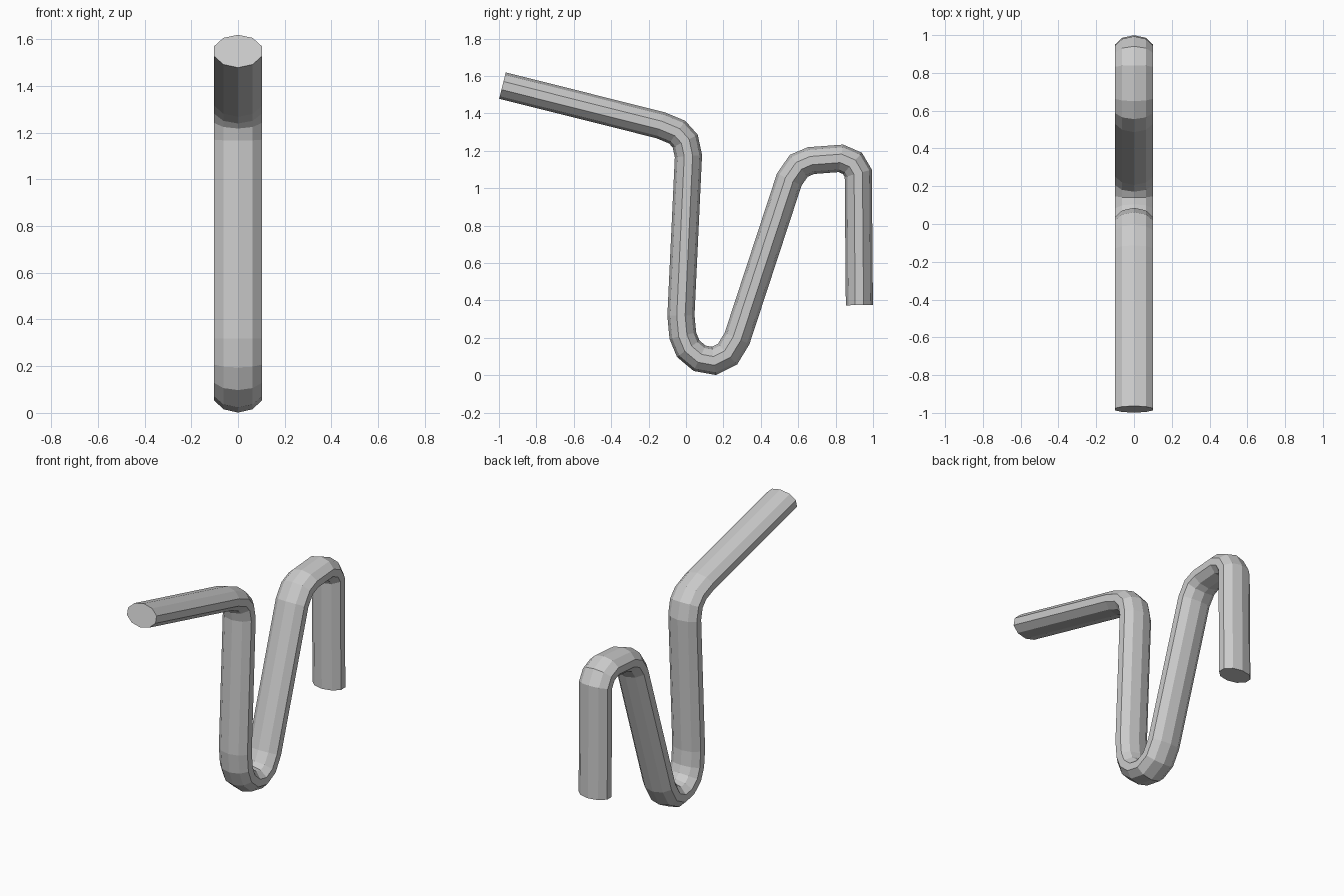
import bpy, bmesh
from math import sin, cos, pi
from mathutils import Vector

if "Cube" in bpy.data.objects:
    bpy.data.objects.remove(bpy.data.objects["Cube"])

SIDES = 10
HALF_X, HALF_T = 0.107, 0.0725   # oval section: across x, and in the bend plane

# centre line of the bent bar, as (y, z)
PATH = [(-0.981, 1.549), (-0.136, 1.337), (-0.047, 1.300), (-0.004, 1.252), (0.013, 1.172),
        (-0.027, 0.320), (-0.017, 0.212), (0.012, 0.142), (0.073, 0.091), (0.150, 0.077),
        (0.222, 0.113), (0.273, 0.197), (0.552, 1.047), (0.603, 1.120), (0.668, 1.148),
        (0.828, 1.160), (0.890, 1.133), (0.921, 1.080), (0.927, 0.375)]


def sweep(name, path):
    pts = [Vector(p) for p in path]
    bm = bmesh.new()
    rings = []
    for i, p in enumerate(pts):
        a = (p - pts[i - 1]).normalized() if i else None
        b = (pts[i + 1] - p).normalized() if i < len(pts) - 1 else None
        a, b = a or b, b or a
        t = (a + b).normalized()
        n = Vector((-t.y, t.x)) * (HALF_T / t.dot(a))   # mitred corner
        ring = []
        for k in range(SIDES):
            ang = 2 * pi * k / SIDES
            q = p + n * cos(ang)
            ring.append(bm.verts.new((HALF_X * sin(ang), q.x, q.y)))
        rings.append(ring)
    for r, s in zip(rings, rings[1:]):
        for k in range(SIDES):
            j = (k + 1) % SIDES
            bm.faces.new((r[k], r[j], s[j], s[k]))
    # end caps
    bm.faces.new(rings[0])
    bm.faces.new(rings[-1])
    bmesh.ops.recalc_face_normals(bm, faces=bm.faces[:])
    mesh = bpy.data.meshes.new(name)
    bm.to_mesh(mesh)
    bm.free()
    obj = bpy.data.objects.new(name, mesh)
    bpy.context.collection.objects.link(obj)
    return obj


# bent bar hook
sweep("bent_bar", PATH)
